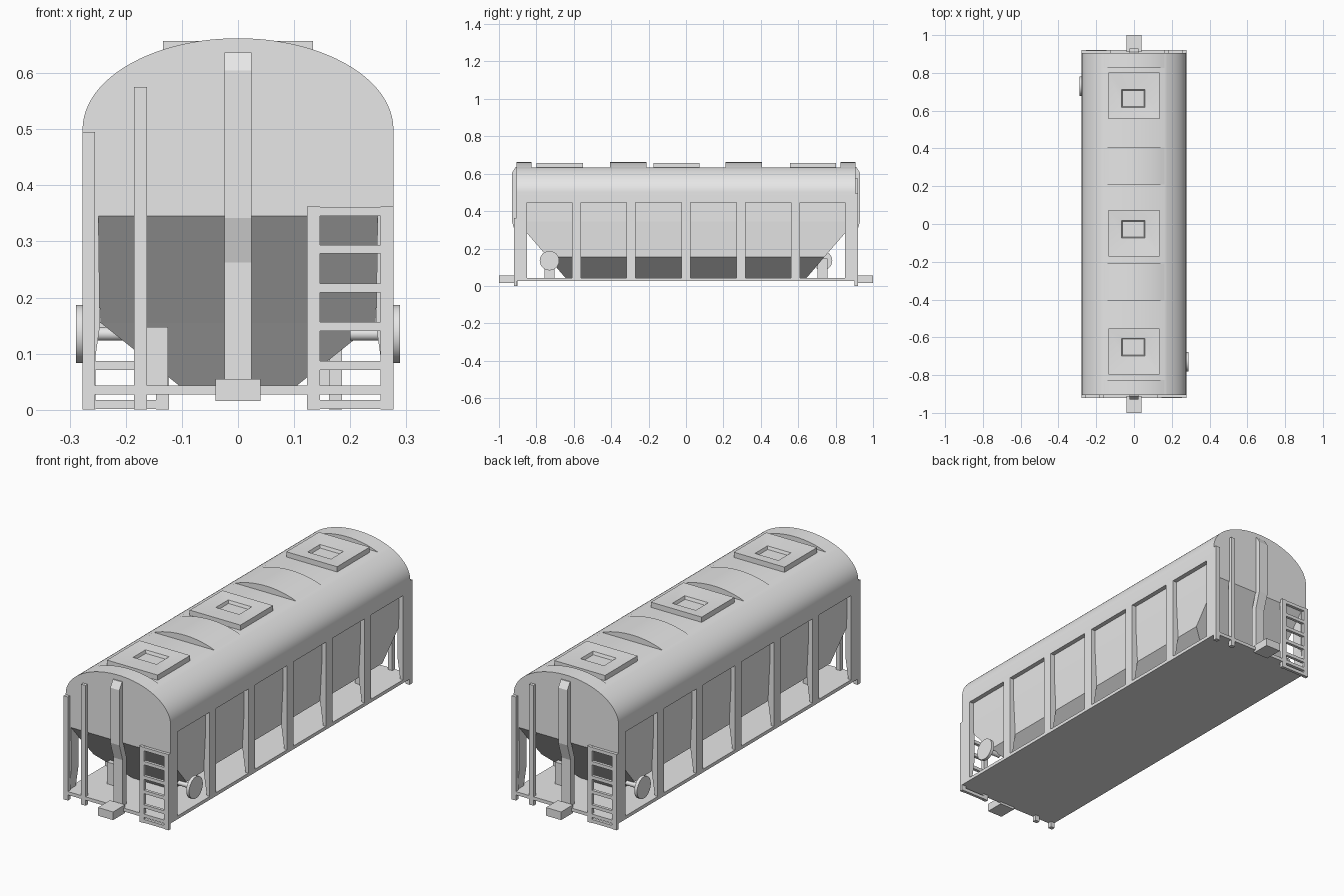
import bpy, bmesh, math
from mathutils import Matrix

cube = bpy.data.objects.get("Cube")
if cube:
    bpy.data.objects.remove(cube, do_unlink=True)

grey = bpy.data.materials.new("plain_grey")
grey.use_nodes = True
grey.diffuse_color = (0.8, 0.8, 0.8, 1)
grey.node_tree.nodes["Principled BSDF"].inputs["Base Color"].default_value = (0.8, 0.8, 0.8, 1)


def finish(name, bm, smooth=False, turn=0):
    """Turn a bmesh into a named object, optionally rotated about z."""
    bmesh.ops.recalc_face_normals(bm, faces=bm.faces)
    bmesh.ops.transform(bm, matrix=Matrix.Rotation(turn, 4, "Z"), verts=bm.verts)
    mesh = bpy.data.meshes.new(name)
    bm.to_mesh(mesh)
    bm.free()
    mesh.materials.append(grey)
    obj = bpy.data.objects.new(name, mesh)
    bpy.context.collection.objects.link(obj)
    if smooth:
        bpy.ops.object.select_all(action="DESELECT")
        obj.select_set(True)
        bpy.context.view_layer.objects.active = obj
        bpy.ops.object.shade_smooth_by_angle(angle=math.radians(30))
    return obj


def loft(name, rings, smooth=False, turn=0):
    """Join equal-length closed rings of points and cap both ends."""
    bm = bmesh.new()
    loops = [[bm.verts.new(p) for p in ring] for ring in rings]
    for a, b in zip(loops, loops[1:]):
        for i in range(len(a)):
            j = (i + 1) % len(a)
            bm.faces.new((a[i], a[j], b[j], b[i]))
    bm.faces.new(loops[0])
    bm.faces.new(loops[-1])
    return finish(name, bm, smooth, turn)


def prism_y(name, profile, y0, y1, smooth=False, turn=0):
    return loft(name, [[(x, y, z) for x, z in profile] for y in (y0, y1)], smooth, turn)


def prism_x(name, profile, x0, x1, turn=0):
    return loft(name, [[(x, y, z) for y, z in profile] for x in (x0, x1)], False, turn)


def box(name, x0, x1, y0, y1, z0, z1, turn=0):
    return prism_y(name, [(x0, z0), (x1, z0), (x1, z1), (x0, z1)], y0, y1, turn=turn)


def rect(x, y, z, cx=0, cy=0):
    return [(cx - x, cy - y, z), (cx + x, cy - y, z), (cx + x, cy + y, z), (cx - x, cy + y, z)]


HALF, END, EAVE, RISE, FLAT = 0.277, 0.905, 0.5, 0.162, 0.632


def arch(start, steps):
    """Elliptical roof curve from angle start to its mirror."""
    span = math.pi - 2 * start
    return [(HALF * math.cos(start + span * i / steps),
             EAVE + RISE * math.sin(start + span * i / steps)) for i in range(steps + 1)]


# Roof: an arch with its crown cut flat around the hatches
cut = math.asin((FLAT - EAVE) / RISE)
side = [(HALF * math.cos(cut * i / 14), EAVE + RISE * math.sin(cut * i / 14)) for i in range(15)]
profile = [(HALF, 0.445)] + side + [(-x, z) for x, z in reversed(side)] + [(-HALF, 0.445)]
prism_y("roof_shell", profile, -END, END, True)
for y0, y1 in ((-END, -0.825), (-0.405, -0.21), (0.21, 0.405), (0.825, END)):
    prism_y("roof_crown", arch(cut, 20), y0, y1, True)

# Roof hatches with a sunken lid
for y, lid in ((-0.675, -0.652), (-0.05, -0.028), (0.68, 0.665)):
    loft("roof_hatch", [rect(0.134, 0.123, FLAT, 0, y), rect(0.134, 0.123, 0.657, 0, y),
                        rect(0.062, 0.047, 0.651, -0.003, lid),
                        rect(0.057, 0.042, 0.637, -0.003, lid)], True)

# Hopper body and flat deck
loft("hopper", [rect(0.105, 0.645, 0.043), rect(0.245, 0.74, 0.155),
                rect(0.255, END, 0.345), rect(0.255, END, 0.446)])
box("deck", -HALF, HALF, -0.92, 0.92, 0.027, 0.043)

# Side posts, tapering towards the deck
post = [(HALF, 0.446), (HALF, 0.04), (0.262, 0.04), (0.246, 0.15), (0.25, 0.446)]
for sign in (-1, 1):
    mirrored = [(sign * x, z) for x, z in post]
    for y in (-0.585, -0.293, 0, 0.293, 0.585):
        prism_y("side_post", mirrored, y - 0.024, y + 0.024)
    for y in (-0.878, 0.878):
        prism_y("corner_post", mirrored, y - 0.027, y + 0.027)

# Both ends carry the same fittings, turned half way round
for turn in (0, math.pi):
    box("end_corner_rail", -HALF, -0.255, -0.92, -0.9, 0, 0.495, turn)
    box("end_upright", -0.185, -0.162, -0.92, -0.9, 0, 0.575, turn)
    prism_x("centre_post", [(-0.93, 0.605), (-0.93, 0.342), (-0.905, 0.262), (-0.905, 0.04),
                            (-0.875, 0.04), (-0.875, 0.262), (-0.9, 0.342), (-0.9, 0.637),
                            (-0.91, 0.637)], -0.024, 0.024, turn)
    box("coupler", -0.04, 0.04, -1, -0.91, 0.016, 0.055, turn)
    box("equipment_box", -0.163, -0.125, -0.757, -0.703, 0.04, 0.147, turn)

    # Ladder
    for x in (0.123, 0.254):
        box("ladder_rail", x, x + 0.023, -0.92, -0.904, 0, 0.362, turn)
    for i, z in enumerate((0.001, 0.071, 0.14, 0.209, 0.278, 0.345)):
        box("ladder_rung", 0.14, 0.26, -0.919, -0.905, z, z + 0.016, turn)

    # Hand wheel disc on a short axle
    for name, radius, x0, x1 in (("brake_wheel", 0.052, 0.274, 0.289), ("wheel_axle", 0.012, 0.2, 0.275)):
        rings = [[(x, -0.73 + radius * math.cos(i * math.tau / 24),
                   0.135 + radius * math.sin(i * math.tau / 24)) for i in range(24)] for x in (x0, x1)]
        loft(name, rings, True, turn)
